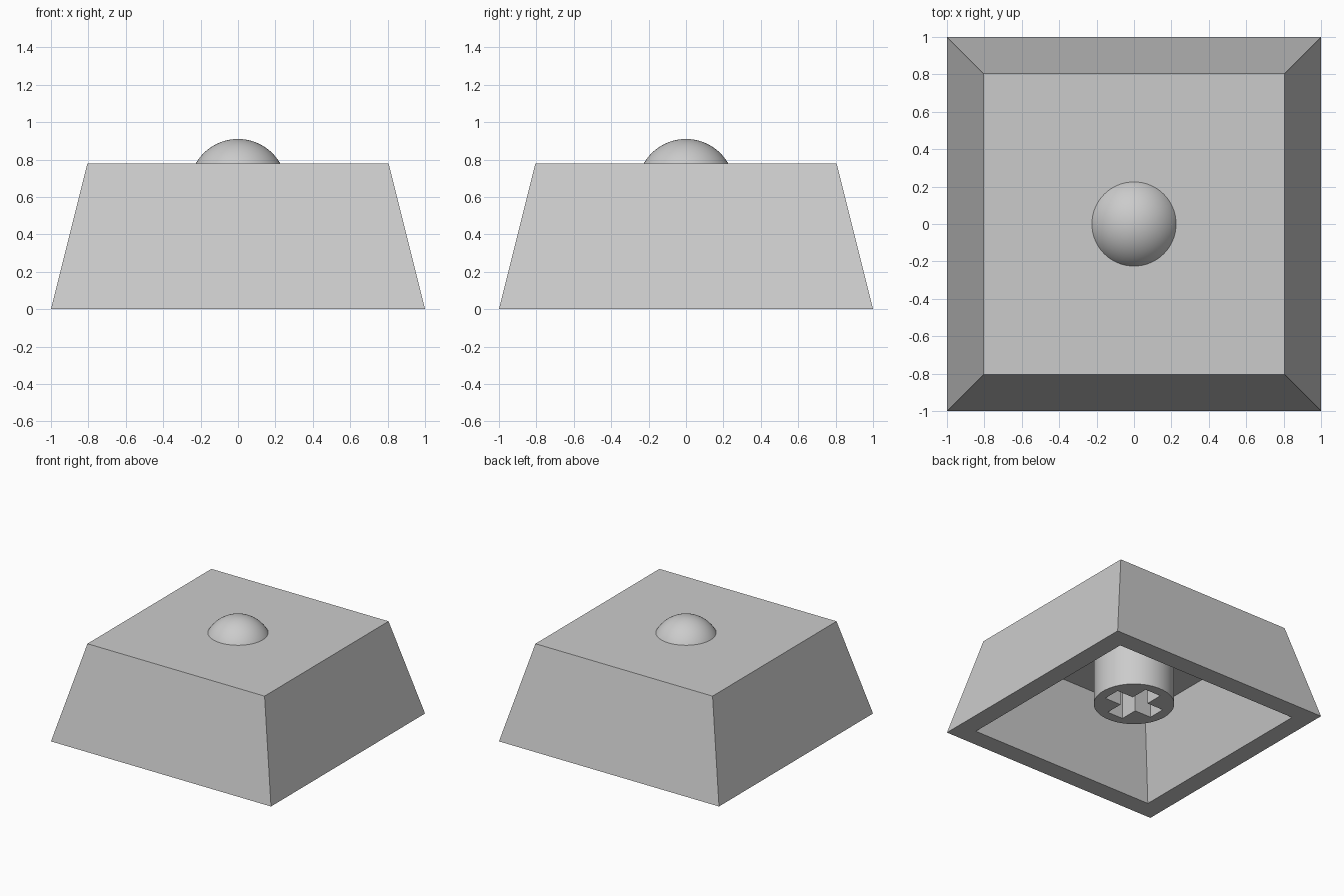
import bpy, bmesh
from math import sin, cos, pi, radians
from mathutils import Matrix

cube = bpy.data.objects.get("Cube")
if cube:
    bpy.data.objects.remove(cube, do_unlink=True)

grey = bpy.data.materials.new("light grey")
grey.use_nodes = True
grey.diffuse_color = (0.6, 0.6, 0.6, 1)
grey.node_tree.nodes["Principled BSDF"].inputs["Base Color"].default_value = grey.diffuse_color


def make(name, bm, smooth=False):
    """Turn a bmesh into a named object in the cap material."""
    mesh = bpy.data.meshes.new(name)
    bm.to_mesh(mesh)
    bm.free()
    mesh.materials.append(grey)
    ob = bpy.data.objects.new(name, mesh)
    bpy.context.collection.objects.link(ob)
    if smooth:
        bpy.ops.object.select_all(action='DESELECT')
        ob.select_set(True)
        bpy.context.view_layer.objects.active = ob
        bpy.ops.object.shade_smooth_by_angle(angle=radians(30))
    return ob


def loop(bm, points, z):
    """Add a closed outline at height z."""
    return [bm.verts.new((x, y, z)) for x, y in points]


def square(h):
    return [(-h, -h), (h, -h), (h, h), (-h, h)]


# Hollow tapered shell: top, outer walls, rim, inner walls, ceiling
TOP, CEILING = 0.78, 0.65
bm = bmesh.new()
rings = [loop(bm, square(h), z) for h, z in
         ((0.805, TOP), (1, 0), (0.845, 0), (0.683, CEILING))]
bm.faces.new(rings[0])
bm.faces.new(rings[-1])
for a, b in zip(rings, rings[1:]):
    for i in range(4):
        j = (i + 1) % 4
        bm.faces.new((a[i], a[j], b[j], b[i]))
bmesh.ops.recalc_face_normals(bm, faces=bm.faces)
make("cap_shell", bm)

# Round stem with a cross-shaped socket, sunk slightly into the ceiling
STEM_R, ARM, HALF, STEM_Z = 0.303, 0.222, 0.072, 0.177
circle = [(STEM_R * cos(2 * pi * i / 64), STEM_R * sin(2 * pi * i / 64)) for i in range(64)]
cross = []
x_dir, y_dir = (1, 0), (0, 1)
for _ in range(4):
    for u, v in ((ARM, -HALF), (ARM, HALF), (HALF, HALF)):
        cross.append((u * x_dir[0] + v * y_dir[0], u * x_dir[1] + v * y_dir[1]))
    x_dir, y_dir = y_dir, (-x_dir[0], -x_dir[1])
bm = bmesh.new()
edges = []
for outline in (circle, cross):
    vs = loop(bm, outline, STEM_Z)
    edges += [bm.edges.new((vs[i - 1], vs[i])) for i in range(len(vs))]
bmesh.ops.triangle_fill(bm, use_beauty=True, edges=edges)
up = bmesh.ops.extrude_face_region(bm, geom=bm.faces[:], use_keep_orig=True)["geom"]
bmesh.ops.translate(bm, vec=(0, 0, CEILING + 0.01 - STEM_Z),
                    verts=[g for g in up if isinstance(g, bmesh.types.BMVert)])
bmesh.ops.recalc_face_normals(bm, faces=bm.faces)
make("stem", bm, smooth=True)

# Dome: the part of a ball that rises above the top
bm = bmesh.new()
bmesh.ops.create_uvsphere(bm, u_segments=64, v_segments=48, radius=0.26,
                          matrix=Matrix.Translation((0, 0, 0.65)))
bmesh.ops.bisect_plane(bm, geom=bm.verts[:] + bm.edges[:] + bm.faces[:],
                       plane_co=(0, 0, TOP - 0.005), plane_no=(0, 0, 1), clear_inner=True)
make("dome", bm, smooth=True)
